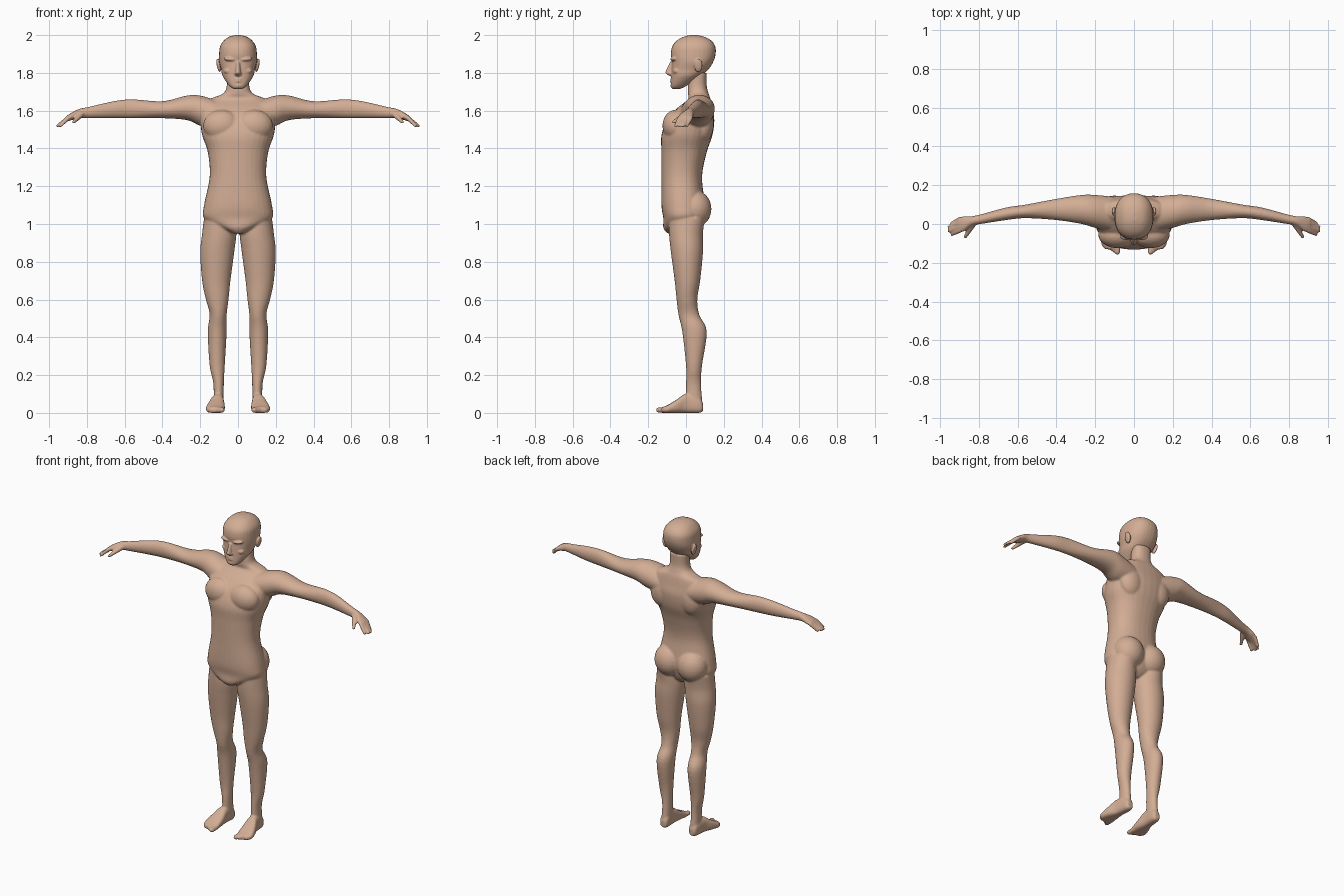
import bpy, bmesh, math
from mathutils import Matrix, Vector

cube = bpy.data.objects.get("Cube")
if cube:
    bpy.data.objects.remove(cube, do_unlink=True)

skin = bpy.data.materials.new("skin")
skin.use_nodes = True
skin.diffuse_color = (.65, .42, .3, 1)
skin.node_tree.nodes["Principled BSDF"].inputs["Base Color"].default_value = skin.diffuse_color


def spline(before, start, end, after, t):
    """Smooth value between start and end."""
    tangent_in = (end - before) / 2
    tangent_out = (after - start) / 2
    ease = t * t * (3 - 2 * t)
    return (start + (end - start) * ease + tangent_in * t * (1 - t) ** 2
            - tangent_out * t * t * (1 - t))


def refine(rings, steps=5):
    """Insert smooth in-between sections."""
    rings = [tuple(ring.values()) for ring in rings]
    padded = [rings[0], *rings, rings[-1]]
    result = []
    for group in zip(padded, padded[1:], padded[2:], padded[3:]):
        for step in range(steps):
            result.append([spline(*values, step / steps) for values in zip(*group)])
    return result + [rings[-1]]


def superellipse(low, high, wave, power):
    """Coordinate of a squared-off oval between two limits."""
    return (low + high) / 2 + (high - low) / 2 * math.copysign(abs(wave) ** (2 / power), wave)


def loft(bm, axis, rings, power=2, side=1, sides=32):
    """Skin oval sections; each ring gives its position, then the limits on both other axes."""
    loops = []
    for position, a_low, a_high, b_low, b_high in refine(rings):
        loop = []
        for corner in range(sides):
            angle = math.tau * corner / sides
            a = superellipse(a_low, a_high, math.cos(angle), power)
            b = superellipse(b_low, b_high, math.sin(angle), power)
            x, y, z = {"x": (position, a, b), "y": (a, position, b), "z": (a, b, position)}[axis]
            loop.append(bm.verts.new((x * side, y, z)))
        loops.append(loop)
    for low, high in zip(loops, loops[1:]):
        for corner in range(sides):
            following = (corner + 1) % sides
            bm.faces.new((low[corner], low[following], high[following], high[corner]))
    bm.faces.new(loops[0])
    bm.faces.new(loops[-1])


def level(height, half_width, front, back):
    """Symmetrical horizontal section."""
    return dict(height=height, right=-half_width, left=half_width, front=front, back=back)


def ball(bm, centre, size, side=1, tilt=0):
    matrix = (Matrix.Translation((centre[0] * side, centre[1], centre[2]))
              @ Matrix.Rotation(tilt * side, 4, "Y") @ Matrix.Diagonal((*size, 1)))
    bmesh.ops.create_icosphere(bm, subdivisions=3, radius=1, matrix=matrix)


def digit(bm, start, end, root_radius, tip_radius, side, steps=9):
    """Finger or toe as a tapering row of balls."""
    for step in range(steps):
        t = step / (steps - 1)
        radius = root_radius + (tip_radius - root_radius) * t
        ball(bm, Vector(start).lerp(Vector(end), t), [radius] * 3, side)


def finish(name, bm, voxel, smoothing):
    """Fuse the overlapping masses into one smooth skin."""
    bmesh.ops.recalc_face_normals(bm, faces=bm.faces)
    mesh = bpy.data.meshes.new(name)
    bm.to_mesh(mesh)
    bm.free()
    mesh.materials.append(skin)
    mesh.shade_smooth()
    obj = bpy.data.objects.new(name, mesh)
    bpy.context.collection.objects.link(obj)
    fuse = obj.modifiers.new("fuse", "REMESH")
    fuse.mode = "VOXEL"
    fuse.voxel_size = voxel
    fuse.use_smooth_shade = True
    soften = obj.modifiers.new("soften", "SMOOTH")
    soften.factor = .5
    soften.iterations = smoothing


body = bmesh.new()

# Torso and neck
loft(body, "z", [
    level(height=.95, half_width=.03, front=-.1, back=.04),
    level(height=.98, half_width=.1, front=-.12, back=.07),
    level(height=1.03, half_width=.18, front=-.12, back=.09),
    level(height=1.1, half_width=.18, front=-.13, back=.1),
    level(height=1.25, half_width=.15, front=-.13, back=.085),
    level(height=1.38, half_width=.16, front=-.13, back=.11),
    level(height=1.47, half_width=.19, front=-.13, back=.14),
    level(height=1.55, half_width=.2, front=-.1, back=.15),
    level(height=1.61, half_width=.2, front=-.05, back=.14),
    level(height=1.66, half_width=.15, front=.01, back=.13),
    level(height=1.69, half_width=.08, front=.01, back=.12),
    level(height=1.73, half_width=.06, front=.01, back=.11),
    level(height=1.8, half_width=.06, front=.02, back=.11)], power=2.3)

arm = [
    dict(reach=.1, front=-.04, back=.14, bottom=1.5, top=1.65),
    dict(reach=.2, front=-.02, back=.15, bottom=1.52, top=1.68),
    dict(reach=.27, front=0, back=.15, bottom=1.55, top=1.68),
    dict(reach=.4, front=.02, back=.13, bottom=1.56, top=1.65),
    dict(reach=.56, front=.03, back=.1, bottom=1.56, top=1.66),
    dict(reach=.66, front=.02, back=.085, bottom=1.56, top=1.65),
    dict(reach=.79, front=0, back=.05, bottom=1.56, top=1.62),
    dict(reach=.84, front=-.01, back=.04, bottom=1.56, top=1.61),
    dict(reach=.88, front=-.04, back=.04, bottom=1.55, top=1.59),
    dict(reach=.91, front=-.04, back=.03, bottom=1.54, top=1.57)]

leg = [
    dict(height=1.03, inner=.03, outer=.18, front=-.09, back=.1),
    dict(height=.95, inner=.01, outer=.19, front=-.09, back=.09),
    dict(height=.85, inner=.02, outer=.2, front=-.08, back=.09),
    dict(height=.7, inner=.04, outer=.19, front=-.06, back=.075),
    dict(height=.6, inner=.05, outer=.17, front=-.05, back=.06),
    dict(height=.52, inner=.06, outer=.15, front=-.04, back=.07),
    dict(height=.43, inner=.06, outer=.16, front=-.02, back=.11),
    dict(height=.25, inner=.07, outer=.15, front=0, back=.085),
    dict(height=.15, inner=.075, outer=.13, front=0, back=.08),
    dict(height=.02, inner=.075, outer=.13, front=0, back=.09)]

foot = [
    dict(depth=.09, inner=.085, outer=.12, bottom=.01, top=.05),
    dict(depth=.07, inner=.075, outer=.13, bottom=0, top=.08),
    dict(depth=0, inner=.075, outer=.14, bottom=0, top=.1),
    dict(depth=-.05, inner=.07, outer=.16, bottom=0, top=.07),
    dict(depth=-.1, inner=.07, outer=.17, bottom=0, top=.04),
    dict(depth=-.13, inner=.075, outer=.15, bottom=0, top=.03)]

for side in (1, -1):
    loft(body, "x", arm, side=side)
    loft(body, "z", leg, side=side)
    loft(body, "y", foot, power=2.8, side=side)
    # Chest, shoulder blade and buttock masses
    ball(body, centre=(.085, -.055, 1.52), size=(.1, .07, .085), side=side)
    ball(body, centre=(.1, .09, 1.53), size=(.08, .057, .1), side=side)
    ball(body, centre=(.08, .045, 1.08), size=(.095, .09, .1), side=side)
    # Fingers fan out from the palm, the middle two being longest
    for finger in range(4):
        length = .055 if finger in (1, 2) else .04
        start = Vector((.9, .025 - .02 * finger, 1.56))
        digit(body, start, start + Vector((length, -.02, -.04)), .012, .009, side)
    digit(body, (.83, 0, 1.58), (.87, -.065, 1.54), .017, .01, side)
    # Toes, from the big one outwards
    for toe in range(5):
        x = .086 + .0175 * toe
        radius = .015 - .0015 * toe
        digit(body, (x, -.1, radius), (x, -.144 + .011 * toe, radius), radius, radius, side)

finish("body", body, voxel=.006, smoothing=5)

head = bmesh.new()

# Skull and jaw
loft(head, "z", [
    level(height=1.714, half_width=.02, front=-.07, back=-.035),
    level(height=1.73, half_width=.045, front=-.08, back=0),
    level(height=1.78, half_width=.08, front=-.078, back=.075),
    level(height=1.82, half_width=.09, front=-.077, back=.12),
    level(height=1.86, half_width=.1, front=-.075, back=.145),
    level(height=1.9, half_width=.1, front=-.08, back=.157),
    level(height=1.94, half_width=.095, front=-.073, back=.155),
    level(height=1.97, half_width=.076, front=-.05, back=.135),
    level(height=1.99, half_width=.05, front=-.015, back=.1),
    level(height=2, half_width=.015, front=.02, back=.06)], power=2.3)

# Nose, lips and chin
loft(head, "z", [
    level(height=1.783, half_width=.013, front=-.086, back=-.05),
    level(height=1.795, half_width=.02, front=-.104, back=-.05),
    level(height=1.808, half_width=.015, front=-.108, back=-.05),
    level(height=1.86, half_width=.01, front=-.084, back=-.05)])
for height in (1.766, 1.755):
    ball(head, centre=(0, -.071, height), size=(.025, .014, .006))
ball(head, centre=(0, -.066, 1.732), size=(.024, .017, .014))

for side in (1, -1):
    # Brow, cheekbone and ear
    ball(head, centre=(.04, -.062, 1.872), size=(.036, .021, .011), side=side, tilt=-.1)
    ball(head, centre=(.05, -.046, 1.81), size=(.026, .023, .018), side=side)
    ball(head, centre=(.103, .065, 1.84), size=(.01, .023, .037), side=side, tilt=.2)

finish("head", head, voxel=.004, smoothing=5)
